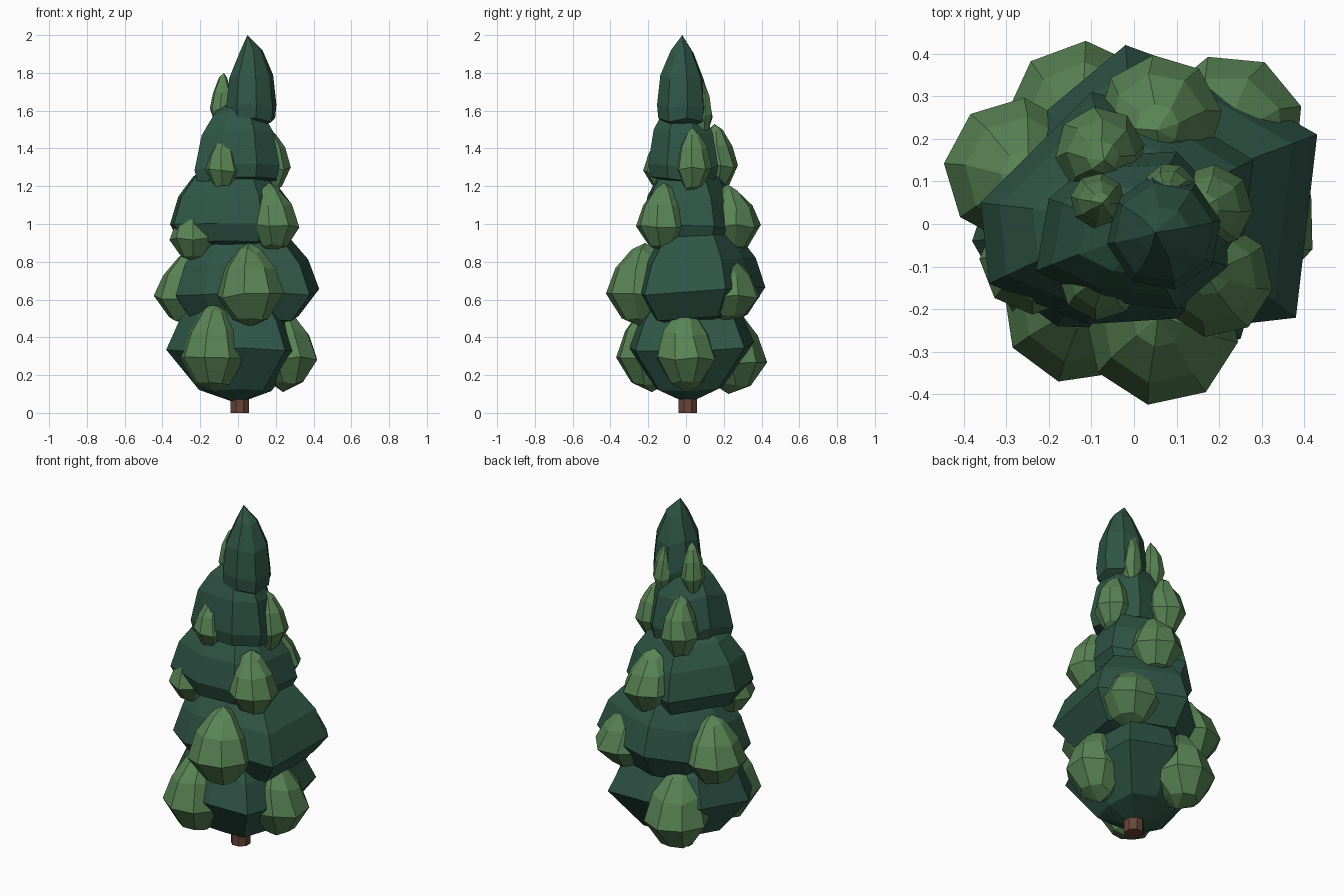
import bpy, bmesh, math, random

random.seed(4)
cube = bpy.data.objects.get("Cube")
if cube:
    bpy.data.objects.remove(cube)


def material(name, rgb):
    m = bpy.data.materials.new(name)
    m.use_nodes = True
    m.diffuse_color = (*rgb, 1)
    m.node_tree.nodes["Principled BSDF"].inputs["Base Color"].default_value = (*rgb, 1)
    return m


DARK = material("dark_green", (0.028, 0.091, 0.062))
LIGHT = material("light_green", (0.1, 0.231, 0.09))
BROWN = material("bark_brown", (0.138, 0.061, 0.04))


def loft(name, rings, bottom, top, mat):
    """Skin stacked rings of points and close them with a bottom and a top point."""
    bm = bmesh.new()
    loops = [[bm.verts.new(p) for p in ring] for ring in rings]
    low, high = bm.verts.new(bottom), bm.verts.new(top)
    n = len(loops[0])
    for i in range(n):
        j = (i + 1) % n
        bm.faces.new((low, loops[0][j], loops[0][i]))
        bm.faces.new((high, loops[-1][i], loops[-1][j]))
        for a, b in zip(loops, loops[1:]):
            bm.faces.new((a[i], a[j], b[j], b[i]))
    bmesh.ops.recalc_face_normals(bm, faces=bm.faces)
    mesh = bpy.data.meshes.new(name)
    bm.to_mesh(mesh)
    bm.free()
    mesh.materials.append(mat)
    obj = bpy.data.objects.new(name, mesh)
    bpy.context.collection.objects.link(obj)


def circle(cx, cy, r, n, phase=0.0):
    return [(cx + r * math.cos(phase + math.tau * i / n),
             cy + r * math.sin(phase + math.tau * i / n)) for i in range(n)]


def tier(name, outline, profile, bottom_z, top):
    """Dark skirt: a widest outline scaled along a (height, scale) profile."""
    n = len(outline)
    cx, cy = (sum(p[k] for p in outline) / n for k in (0, 1))
    wobble = [random.uniform(-0.03, 0.03) for _ in outline]
    rings = [[(cx + (x - cx) * s, cy + (y - cy) * s, z + w * min(s, 1))
              for (x, y), w in zip(outline, wobble)] for z, s in profile]
    loft(name, rings, (cx, cy, bottom_z), top, DARK)


def clump(name, x, y, r, z0, z1, n=8):
    """Light egg-shaped leaf clump with a pointed tip leaning to the tree axis."""
    h = z1 - z0
    phase = math.atan2(y, x) + math.pi / n
    rings = []
    for t, s, lean in ((0.1, 0.52, 0.0), (0.38, 1.0, 0.0), (0.68, 0.76, 0.03), (0.9, 0.35, 0.08)):
        ring = circle(x * (1 - lean), y * (1 - lean), r * s, n, phase + random.uniform(-0.1, 0.1))
        rings.append([(px, py, z0 + h * (t + random.uniform(-0.03, 0.03))) for px, py in ring])
    loft(name, rings, (x * 0.9, y * 0.9, z0), (x * 0.88, y * 0.88, z1), LIGHT)


# Trunk
foot = circle(0.01, 0.01, 0.053, 8, math.pi / 8)
loft("trunk", [[(x, y, z) for x, y in foot] for z in (0, 0.2)], (0.01, 0.01, 0), (0.01, 0.01, 0.2), BROWN)

# Dark tiers, bottom to top
tier("bottom_tier",
     [(-0.38, -0.04), (-0.26, -0.25), (0.02, -0.3), (0.25, -0.27), (0.33, 0.0),
      (0.29, 0.31), (0.02, 0.36), (-0.28, 0.26)],
     ((0.13, 0.54), (0.35, 1.0), (0.5, 0.82), (0.65, 0.5)), 0.05, (0, 0, 0.8))
tier("lower_tier",
     [(0.43, 0.21), (0.38, -0.22), (0.12, -0.25), (-0.18, -0.24), (-0.33, -0.13),
      (-0.33, 0.08), (-0.2, 0.27), (-0.02, 0.42), (0.2, 0.34)],
     ((0.5, 0.74), (0.64, 1.0), (0.8, 0.86), (0.93, 0.6)), 0.44, (0.02, 0.02, 1.1))
tier("middle_tier",
     [(-0.34, -0.14), (-0.36, 0.05), (-0.1, 0.31), (0.1, 0.26), (0.28, 0.15),
      (0.25, -0.09), (0.13, -0.22), (-0.11, -0.235)],
     ((0.89, 0.85), (0.98, 1.0), (1.13, 0.87), (1.24, 0.64)), 0.84, (0, 0, 1.4))
tier("upper_tier",
     [(-0.23, -0.11), (-0.09, -0.18), (0.1, -0.2), (0.22, -0.1), (0.215, 0.05),
      (0.1, 0.17), (-0.08, 0.16), (-0.2, 0.06)],
     ((1.24, 0.93), (1.31, 1.0), (1.49, 0.84), (1.59, 0.57)), 1.2, (0.03, -0.02, 1.68))
tier("top_tier", circle(0.07, -0.02, 0.136, 8, 0.2),
     ((1.54, 0.95), (1.61, 1.0), (1.77, 0.87), (1.91, 0.45)), 1.48, (0.05, -0.02, 2.0))

# Light clumps: three around each tier, then two by the tip
CLUMPS = {
    "bottom": [(-0.135, -0.2, 0.175, 0.11, 0.59), (0.265, 0.0, 0.165, 0.11, 0.57),
               (-0.12, 0.25, 0.18, 0.1, 0.56)],
    "lower": [(0.065, -0.245, 0.182, 0.45, 0.9), (0.225, 0.225, 0.175, 0.48, 0.84),
              (-0.275, 0.125, 0.172, 0.46, 0.86)],
    "middle": [(0.19, -0.13, 0.137, 0.85, 1.22), (-0.235, -0.085, 0.128, 0.79, 1.13),
               (0.06, 0.25, 0.147, 0.85, 1.21)],
    "upper": [(-0.08, -0.13, 0.097, 1.17, 1.47), (0.18, 0.04, 0.1, 1.16, 1.51),
              (-0.08, 0.17, 0.106, 1.17, 1.53)],
    "top": [(-0.085, 0.055, 0.065, 1.49, 1.8), (0.085, 0.082, 0.062, 1.45, 1.78)],
}
for level, items in CLUMPS.items():
    for i, spec in enumerate(items, 1):
        clump(f"{level}_leaf_clump_{i}", *spec)
